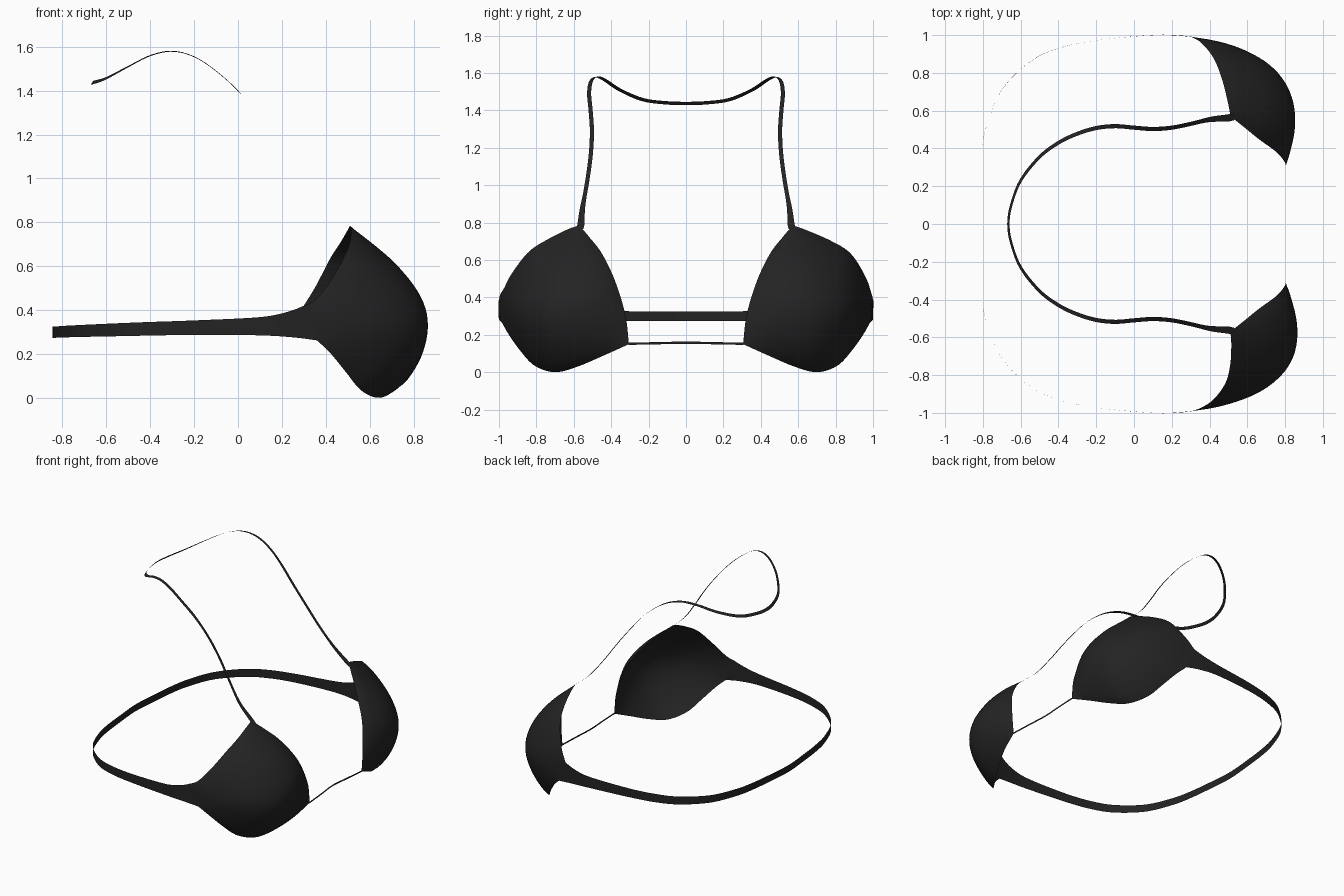
import bpy, math
from mathutils import Vector as V

if "Cube" in bpy.data.objects:
    bpy.data.objects.remove(bpy.data.objects["Cube"])

black = bpy.data.materials.new("black_fabric")
black.diffuse_color = (0.017, 0.017, 0.017, 1)
black.use_nodes = True
black.node_tree.nodes["Principled BSDF"].inputs["Base Color"].default_value = black.diffuse_color


def curve(pts, n):
    """Smooth path through pts, resampled to n+1 evenly spaced points."""
    p = [V(q) for q in pts]
    p = [p[0] * 2 - p[1]] + p + [p[-1] * 2 - p[-2]]
    dense = []
    for i in range(1, len(p) - 2):
        a, b, c, d = p[i - 1:i + 3]
        for k in range(20):
            t = k / 20
            dense.append(0.5 * (2 * b + (c - a) * t + (2 * a - 5 * b + 4 * c - d) * t * t
                                + (3 * b - a - 3 * c + d) * t ** 3))
    dense.append(p[-2])
    dist = [0.0]
    for a, b in zip(dense, dense[1:]):
        dist.append(dist[-1] + (b - a).length)
    out, j = [], 0
    for k in range(n + 1):
        s = dist[-1] * k / n
        while j < len(dense) - 2 and dist[j + 1] < s:
            j += 1
        f = (s - dist[j]) / (dist[j + 1] - dist[j])
        out.append(dense[j].lerp(dense[j + 1], f))
    return out


def sheet(name, rows, flip=False):
    """Smooth quad sheet through rows of points."""
    w = len(rows[0])
    faces = []
    for i in range(len(rows) - 1):
        for j in range(w - 1):
            f = (i * w + j, i * w + j + 1, (i + 1) * w + j + 1, (i + 1) * w + j)
            faces.append(f[::-1] if flip else f)
    me = bpy.data.meshes.new(name)
    me.from_pydata([q[:] for r in rows for q in r], [], faces)
    me.materials.append(black)
    me.shade_smooth()
    ob = bpy.data.objects.new(name, me)
    bpy.context.collection.objects.link(ob)


def loop(pts):
    """Half path ending on y = 0, continued by its mirror image."""
    return list(pts) + [(x, -y, *r) for x, y, *r in reversed(pts[:-1])]


# Cups: patch between four edge curves, pushed forward into a dome
A, B, C, D = (.805, .305, .15), (.51, .57, .785), (.30, .992, .42), (.36, .982, .262)
inner = [A, (.80, .325, .31), (.755, .38, .49), (.66, .45, .635), (.58, .515, .72), B]
lower = [A, (.77, .45, .085), (.71, .58, .03), (.64, .70, 0), (.56, .81, .035),
         (.49, .89, .12), (.42, .95, .205), D]
uppers = {1: [B, (.50, .63, .765), (.465, .77, .705), (.42, .88, .635), (.355, .96, .51), C],
          -1: [B, (.515, .63, .765), (.51, .74, .71), (.485, .84, .645), (.42, .93, .53),
               (.35, .975, .445), C]}
N = 28
for side, upper in uppers.items():
    top, bot, lef, rig = curve(upper, N), curve(lower, N), curve(inner, N), curve([D, C], N)
    rows = []
    for j in range(N + 1):
        v = j / N
        row = []
        for i in range(N + 1):
            u = i / N
            q = (bot[i].lerp(top[i], v) + lef[j].lerp(rig[j], u)
                 - V(A).lerp(V(D), u).lerp(V(B).lerp(V(C), u), v))
            s = max(0, math.sin(math.pi * u) * math.sin(math.pi * v))
            q.x += .215 * (.9 + .2 * u) * s ** .75
            q.y *= side
            row.append(q)
        rows.append(row)
    sheet("left_cup" if side > 0 else "right_cup", rows, side < 0)

# Back band: wide at the cups, narrowing around the back
plan = [(.1, 1.0, .285, .368), (-.2, .972, .287, .353), (-.4, .93, .284, .346),
        (-.55, .86, .281, .340), (-.70, .71, .278, .333), (-.78, .52, .276, .329),
        (-.81, .38, .275, .327), (-.83, .20, .274, .325), (-.845, 0, .274, .325)]
high = [C, (.23, .999, .393)] + [(x, y, h) for x, y, l, h in plan]
low = [D, (.26, .995, .275)] + [(x, y, l) for x, y, l, h in plan]
sheet("back_band", [curve(loop(low), 96), curve(loop(high), 96)])

# Neck strap: thin ribbon that turns from flat on the shoulder to sloping at the nape
path = loop([(.53, .568, .765), (.50, .562, .79), (.40, .553, .88), (.30, .53, 1.01),
             (.20, .51, 1.155), (.10, .503, 1.285), (0, .51, 1.40), (-.10, .518, 1.49),
             (-.20, .508, 1.555), (-.30, .478, 1.58), (-.40, .43, 1.56), (-.50, .355, 1.51),
             (-.60, .23, 1.457), (-.65, .10, 1.44), (-.665, 0, 1.437)])
mid = curve(path, 120)
edges = [[], []]
for q in mid:
    t = min(1, abs(q.y) / .5) if q.x < 0 else 1
    side = math.copysign(1, q.y)
    wide = V((.55 * (1 - t), -side * t, .8 * (1 - t) + .15 * t * (q.x < 0))).normalized()
    half = .011 + .008 * max(0, min(1, (q.x - .35) / .15))
    edges[0].append(q - wide * half)
    edges[1].append(q + wide * half)
sheet("neck_strap", edges)

# Centre tie between the cups
tie = curve(loop([(.805, .308, .152), (.795, .16, .155), (.783, 0, .158)]), 24)
sheet("centre_tie", [[q - V((0, 0, .006)) for q in tie], [q + V((0, 0, .006)) for q in tie]])
